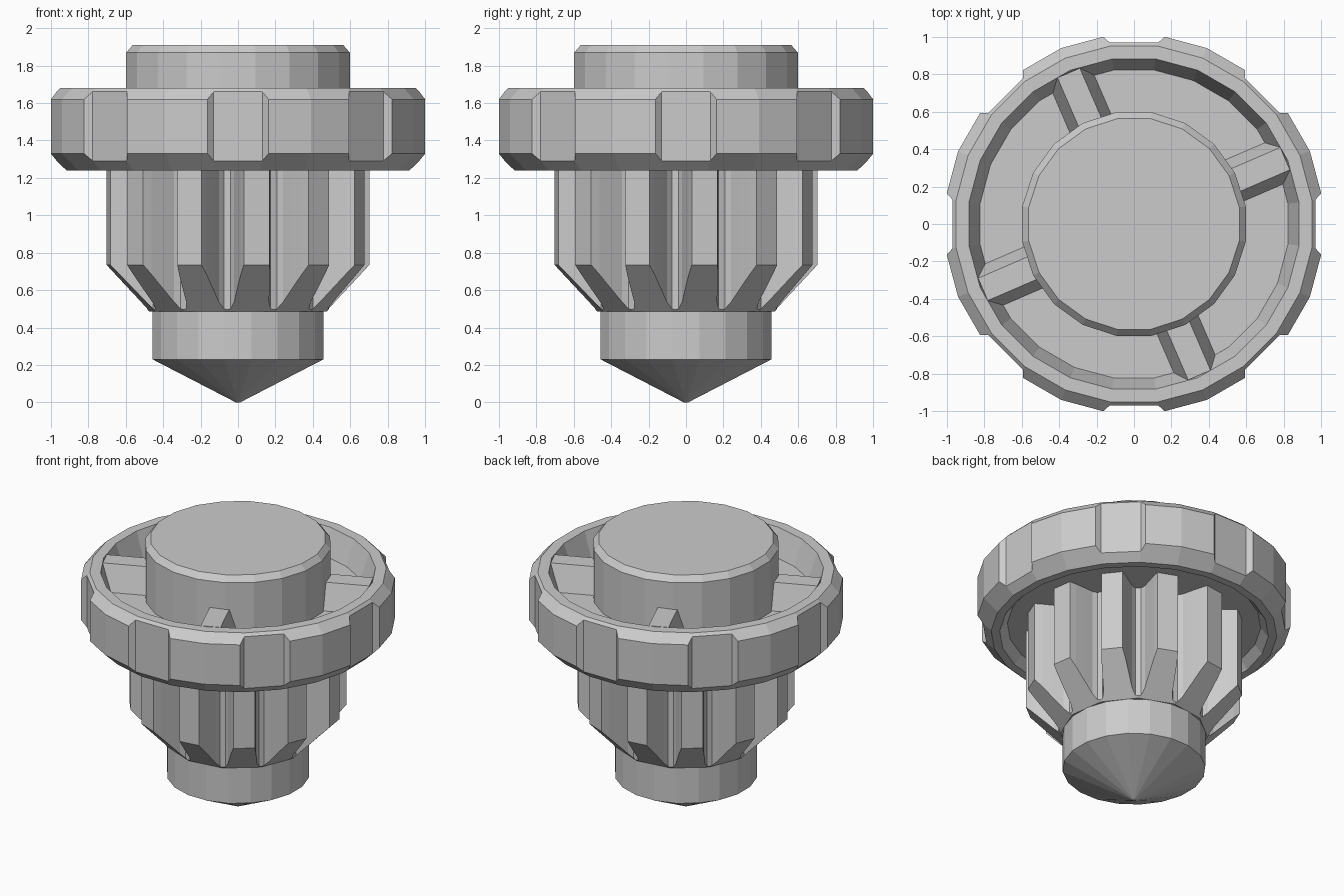
import bpy
import bmesh
from math import cos, sin, radians, pi
from mathutils import Matrix

cube = bpy.data.objects.get("Cube")
if cube:
    bpy.data.objects.remove(cube, do_unlink=True)


def finish(name, bm):
    bmesh.ops.recalc_face_normals(bm, faces=bm.faces)
    mesh = bpy.data.meshes.new(name)
    bm.to_mesh(mesh)
    bm.free()
    obj = bpy.data.objects.new(name, mesh)
    bpy.context.collection.objects.link(obj)
    return obj


def lathe(name, profile, sides, turn=0):
    """Faceted solid of revolution; the profile's two ends are capped."""
    bm = bmesh.new()
    angles = [radians(turn) + 2 * pi * i / sides for i in range(sides)]
    rings = [[bm.verts.new((r * cos(a), r * sin(a), z)) for a in angles]
             for r, z in profile]
    for low, high in zip(rings, rings[1:]):
        for i in range(sides):
            j = (i + 1) % sides
            bm.faces.new((low[i], low[j], high[j], high[i]))
    bm.faces.new(rings[0])
    bm.faces.new(rings[-1])
    return finish(name, bm)


def add_prism(bm, outline, offset, matrix):
    """Extrude a closed 3D outline along an offset and place it."""
    start = [bm.verts.new(p) for p in outline]
    face = bm.faces.new(start)
    moved = bmesh.ops.extrude_face_region(bm, geom=[face], use_keep_orig=True)
    top = [v for v in moved["geom"] if isinstance(v, bmesh.types.BMVert)]
    bmesh.ops.translate(bm, verts=top, vec=offset)
    bmesh.ops.transform(bm, matrix=matrix, verts=start + top)


def boolean(obj, tool, operation):
    mod = obj.modifiers.new(operation.title(), "BOOLEAN")
    mod.operation = operation
    mod.solver = "EXACT"
    mod.object = tool
    bpy.context.view_layer.objects.active = obj
    bpy.ops.object.modifier_apply(modifier=mod.name)
    bpy.data.objects.remove(tool, do_unlink=True)


def turned(degrees):
    return Matrix.Rotation(radians(degrees), 4, "Z")


# Knob cap and pointed lower hub
lathe("top_cap", [(0.605, 1.42), (0.605, 1.87), (0.57, 1.91)], 20, 9)
lathe("pointed_hub", [(0.012, 0), (0.463, 0.23), (0.463, 0.485), (0.44, 0.52)], 20, 9)

# Handwheel: rim with a recessed web above and below
wheel = lathe("wheel_rim", [
    (0.5, 1.3), (0.82, 1.3), (0.87, 1.24), (0.925, 1.24), (1.018, 1.33),
    (1.018, 1.62), (0.96, 1.68), (0.89, 1.68), (0.83, 1.5), (0.5, 1.5)], 24, 7.5)

# Grip notches around the rim
bm = bmesh.new()
notch = [(0.97, -0.13, 1.1), (0.97, 0.13, 1.1), (1.1, 0.27, 1.1), (1.1, -0.27, 1.1)]
for i in range(8):
    add_prism(bm, notch, (0, 0, 0.8), turned(45 * i))
boolean(wheel, finish("notch_cutter", bm), "DIFFERENCE")

# Four tapered spokes
bm = bmesh.new()
section = [(0.5, -0.13, 1.47), (0.5, 0.13, 1.47), (0.5, 0.065, 1.68), (0.5, -0.065, 1.68)]
for i in range(4):
    add_prism(bm, section, (0.38, 0, 0), turned(23.4 + 90 * i))
finish("spokes", bm)

# Gear with twelve teeth: (radius, half width) down one flank
teeth, first = 12, 8.2
flank = [(0.72, 0.066), (0.65, 0.079), (0.57, 0.088), (0.51, 0.094), (0.475, 0.108)]
half = [(r, w) for r, w in flank]
tooth = [(r, -w) for r, w in reversed(half)] + half
bm = bmesh.new()
outline = []
for i in range(teeth):
    spin = turned(first + 360 / teeth * i)
    for r, w in tooth:
        v = bm.verts.new((r, w, 0.4))
        v.co = spin @ v.co
        outline.append(v)
base = bm.faces.new(outline)
result = bmesh.ops.extrude_face_region(bm, geom=[base], use_keep_orig=True)
bmesh.ops.translate(bm, vec=(0, 0, 0.95),
                    verts=[v for v in result["geom"] if isinstance(v, bmesh.types.BMVert)])
gear = finish("gear", bm)

# Bevel the lower tooth ends with a faceted cone
k = 1 / cos(pi / teeth)
envelope = lathe("gear_envelope", [
    (0.46 * k, 0.485), (0.70 * k, 0.735), (0.70 * k, 1.34)], teeth, first + 180 / teeth)
boolean(gear, envelope, "INTERSECT")
